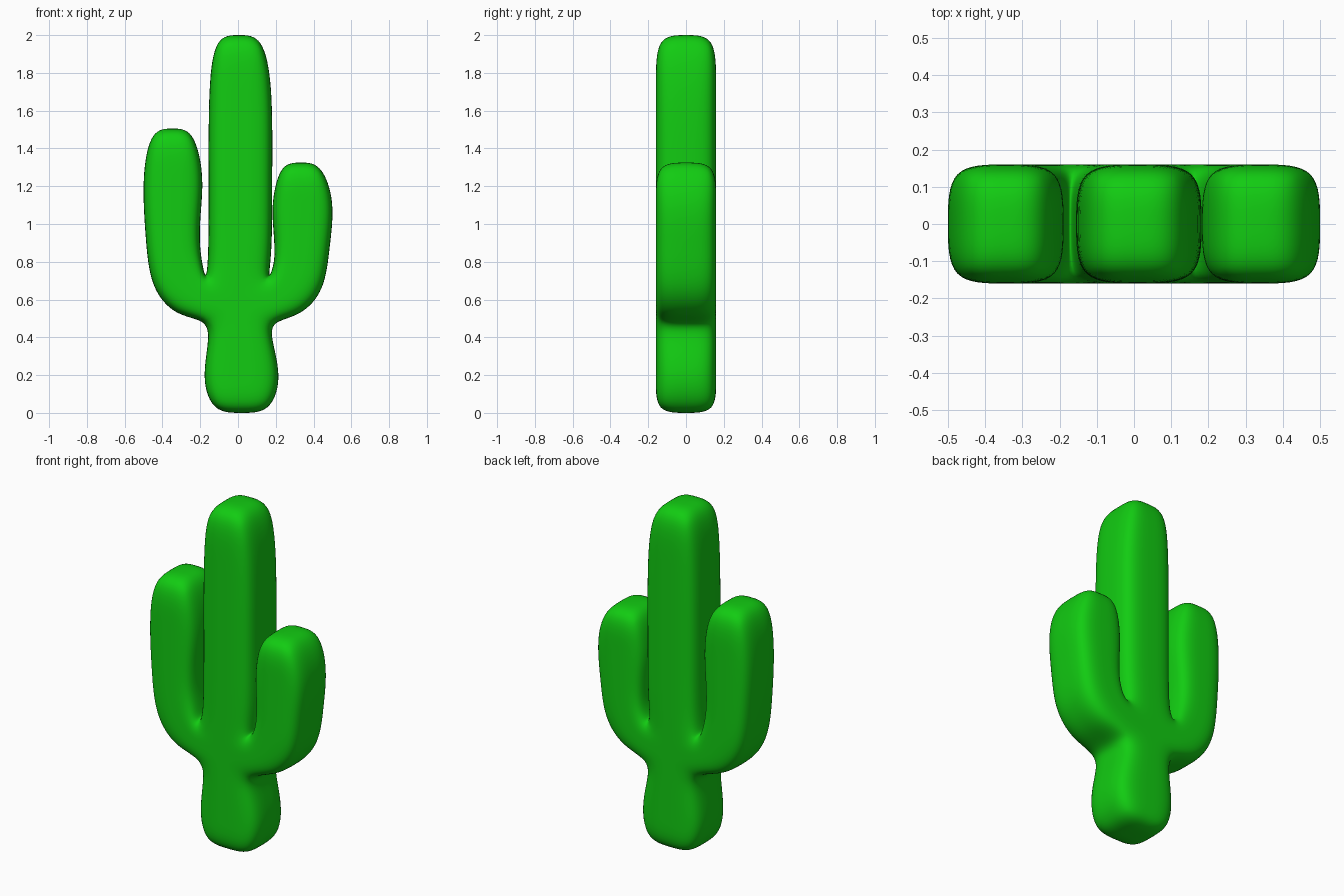
import bpy, bmesh

cube = bpy.data.objects.get("Cube")
if cube:
    bpy.data.objects.remove(cube)

DEPTH = 0.16  # half thickness


def row(a, b):
    """Cross row of three points: edge, middle, edge."""
    return [a, ((a[0] + b[0]) / 2, (a[1] + b[1]) / 2), b]


# Trunk rows from bottom to top: left edge x, right edge x, left z, right z
trunk = [row((l, zl), (r, zr)) for l, r, zl, zr in [
    (-0.13, 0.17, 0.0, 0.0),
    (-0.193, 0.233, 0.17, 0.18),
    (-0.153, 0.18, 0.38, 0.38),
    (-0.16, 0.17, 0.495, 0.485),
    (-0.165, 0.165, 0.59, 0.585),
    (-0.168, 0.155, 0.69, 0.69),
    (-0.155, 0.182, 0.85, 0.85),
    (-0.155, 0.18, 1.25, 1.25),
    (-0.157, 0.185, 1.74, 1.74),
    (-0.12, 0.13, 2.0, 2.0)]]

# Arm rows grow out of trunk rows 3 to 5: outer edge, inner edge
left_arm = [[trunk[i][0] for i in (3, 4, 5)]] + [row(a, b) for a, b in [
    ((-0.33, 0.51), (-0.19, 0.79)),
    ((-0.465, 0.66), (-0.205, 0.90)),
    ((-0.49, 0.93), (-0.20, 1.05)),
    ((-0.51, 1.26), (-0.178, 1.26)),
    ((-0.46, 1.505), (-0.235, 1.505))]]
right_arm = [[trunk[i][2] for i in (3, 4, 5)]] + [row(a, b) for a, b in [
    ((0.33, 0.51), (0.195, 0.79)),
    ((0.46, 0.645), (0.193, 0.90)),
    ((0.485, 0.88), (0.185, 1.00)),
    ((0.515, 1.12), (0.178, 1.12)),
    ((0.44, 1.325), (0.225, 1.325))]]

# Flat quad layout shared by the front and back
quads = []
for strip in (trunk, left_arm, right_arm):
    for low, high in zip(strip, strip[1:]):
        for i in range(2):
            quads.append([low[i], low[i + 1], high[i + 1], high[i]])

bm = bmesh.new()
verts = {}


def vert(p, y):
    if (p, y) not in verts:
        verts[p, y] = bm.verts.new((p[0], y, p[1]))
    return verts[p, y]


# Front and back faces
edge_use = {}
for quad in quads:
    for y in (-DEPTH, DEPTH):
        bm.faces.new([vert(p, y) for p in quad])
    for a, b in zip(quad, quad[1:] + quad[:1]):
        edge_use.setdefault(frozenset((a, b)), []).append((a, b))

# Side walls along the outline, two quads deep
for uses in edge_use.values():
    if len(uses) == 1:
        a, b = uses[0]
        for y0, y1 in ((-DEPTH, 0.0), (0.0, DEPTH)):
            bm.faces.new([vert(a, y0), vert(b, y0), vert(b, y1), vert(a, y1)])
bmesh.ops.recalc_face_normals(bm, faces=bm.faces)
for f in bm.faces:
    f.smooth = True

mesh = bpy.data.meshes.new("cactus")
bm.to_mesh(mesh)
bm.free()
cactus = bpy.data.objects.new("cactus", mesh)
bpy.context.collection.objects.link(cactus)

# Rounded surface
sub = cactus.modifiers.new("round", 'SUBSURF')
sub.levels = sub.render_levels = 3

# Green skin
green = bpy.data.materials.new("cactus green")
green.use_nodes = True
colour = (0.006, 0.60, 0.006, 1.0)
green.diffuse_color = colour
green.node_tree.nodes["Principled BSDF"].inputs["Base Color"].default_value = colour
mesh.materials.append(green)
